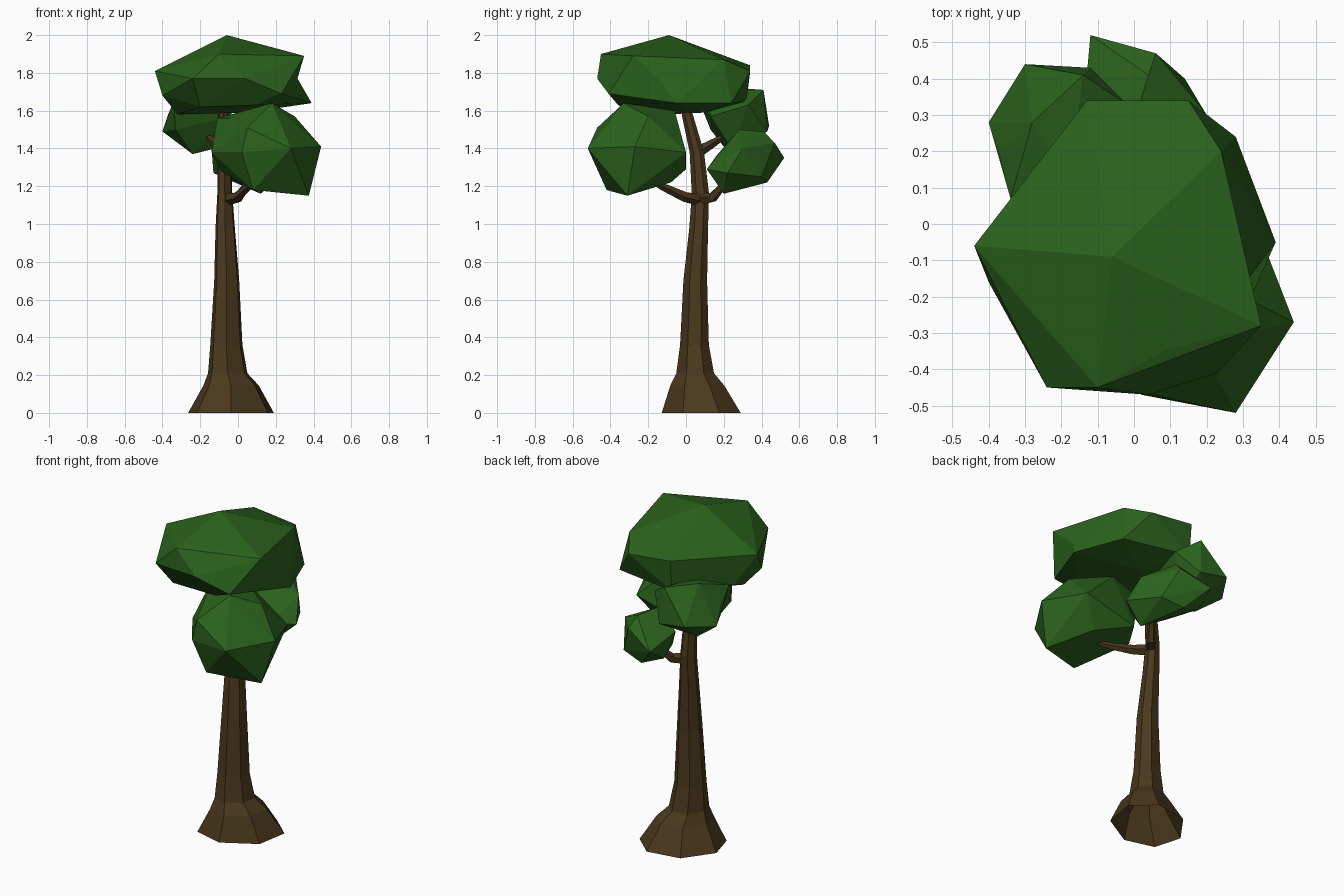
import bpy, bmesh, math, random
from mathutils import Vector

random.seed(4)


def material(name, rgb):
    m = bpy.data.materials.new(name)
    m.diffuse_color = (*rgb, 1)
    return m


LEAF = material("leaf_green", (0.024, 0.122, 0.012))
BARK = material("bark_brown", (0.068, 0.040, 0.012))


def finish(bm, name, mat):
    bmesh.ops.recalc_face_normals(bm, faces=bm.faces)
    me = bpy.data.meshes.new(name)
    bm.to_mesh(me)
    bm.free()
    me.materials.append(mat)
    ob = bpy.data.objects.new(name, me)
    bpy.context.collection.objects.link(ob)
    return ob


def clump(name, corners, dents=()):
    """Faceted leaf mass: hull around its outer corners, edges pushed in at dents."""
    bm = bmesh.new()
    for c in corners:
        bm.verts.new(c)
    bmesh.ops.convex_hull(bm, input=bm.verts)
    loose = [v for v in bm.verts if not v.link_faces]
    bmesh.ops.delete(bm, geom=loose, context='VERTS')
    bmesh.ops.triangulate(bm, faces=bm.faces)
    for d in map(Vector, dents):
        edge = min(bm.edges, key=lambda e: ((e.verts[0].co + e.verts[1].co) / 2 - d).length)
        ends = [v.co.copy() for v in edge.verts]
        mid = (ends[0] + ends[1]) / 2
        bmesh.ops.subdivide_edges(bm, edges=[edge], cuts=1)
        min(bm.verts, key=lambda v: (v.co - mid).length).co = d
    return finish(bm, name, LEAF)


def tube(name, stations, sides, upright=False, wobble=0.0, skew=0.0):
    """Loft through (x, y, z, rx, ry) stations, open at the start."""
    bm = bmesh.new()
    pts = [Vector(s[:3]) for s in stations]
    bumps = [1 + random.uniform(-wobble, wobble) for _ in range(sides)]
    rings = []
    for i, s in enumerate(stations):
        axis = pts[min(i + 1, len(pts) - 1)] - pts[max(i - 1, 0)]
        if upright:
            axis = Vector((0, 0, 1))
        turn = Vector((0, 0, 1)).rotation_difference(axis.normalized())
        ring = []
        for k in range(sides):
            a = math.tau * (k + 0.25) / sides
            p = Vector((s[3] * math.cos(a), s[4] * math.sin(a + skew), 0)) * bumps[k]
            ring.append(bm.verts.new(pts[i] + turn @ p))
        rings.append(ring)
    for lo, hi in zip(rings, rings[1:]):
        for k in range(sides):
            j = (k + 1) % sides
            bm.faces.new((lo[k], lo[j], hi[j], hi[k]))
    bm.faces.new(rings[-1])
    return finish(bm, name, BARK)


# Trunk with flared foot, leaning slightly toward the front at the top
tube("trunk", [
    (-0.038, 0.084, 0.00, 0.240, 0.220),
    (-0.037, 0.062, 0.145, 0.155, 0.150),
    (-0.055, 0.050, 0.21, 0.110, 0.105),
    (-0.062, 0.046, 0.36, 0.090, 0.080),
    (-0.060, 0.050, 0.70, 0.070, 0.066),
    (-0.068, 0.068, 0.98, 0.054, 0.052),
    (-0.070, 0.077, 1.16, 0.042, 0.048),
    (-0.073, 0.058, 1.38, 0.036, 0.040),
    (-0.078, 0.012, 1.56, 0.030, 0.032),
    (-0.078, -0.01, 1.66, 0.022, 0.022)], 7, upright=True, wobble=0.05, skew=0.22)

# Branches reaching into the side clumps
tube("front_branch", [
    (-0.06, 0.07, 1.13, 0.034, 0.034), (0.00, -0.01, 1.145, 0.028, 0.028),
    (0.06, -0.13, 1.20, 0.020, 0.020), (0.10, -0.20, 1.24, 0.013, 0.013)], 5)
tube("back_branch", [
    (-0.06, 0.08, 1.13, 0.034, 0.034), (0.00, 0.14, 1.14, 0.028, 0.028),
    (0.05, 0.21, 1.22, 0.016, 0.016)], 5)
tube("upper_branch", [
    (-0.07, 0.06, 1.38, 0.032, 0.032), (-0.11, 0.13, 1.42, 0.024, 0.024),
    (-0.17, 0.21, 1.47, 0.014, 0.014)], 5)

# Wide crown
clump("crown_leaves", [
    (-0.06, -0.09, 2.00),
    (-0.10, -0.45, 1.90), (0.08, -0.35, 1.91), (0.35, -0.28, 1.89),
    (0.24, 0.20, 1.87), (-0.13, 0.34, 1.84), (0.15, 0.34, 1.81),
    (-0.44, -0.06, 1.81), (-0.24, -0.45, 1.77), (0.04, -0.47, 1.77),
    (-0.40, -0.16, 1.68), (-0.35, 0.04, 1.64),
    (0.39, -0.05, 1.64), (0.28, 0.24, 1.64), (-0.13, 0.32, 1.65),
    (0.23, -0.41, 1.69), (0.10, -0.36, 1.63), (-0.20, -0.34, 1.62),
    (-0.32, -0.10, 1.58), (0.05, 0.10, 1.59)],
    dents=[(0.315, -0.15, 1.77)])

# Large front clump
clump("front_leaves", [
    (0.18, -0.33, 1.64), (0.30, -0.20, 1.57), (0.10, -0.06, 1.60),
    (-0.04, -0.24, 1.56), (0.05, -0.47, 1.51), (0.28, -0.52, 1.40),
    (0.44, -0.27, 1.41), (0.335, 0.00, 1.38), (-0.14, -0.24, 1.38),
    (0.02, -0.47, 1.38), (0.00, 0.00, 1.29), (-0.09, -0.15, 1.28),
    (-0.11, -0.10, 1.56),
    (0.08, -0.42, 1.18), (0.375, -0.31, 1.15), (0.22, -0.08, 1.22)])

# Upper clump at the back left
clump("back_left_leaves", [
    (-0.14, 0.41, 1.71), (-0.28, 0.28, 1.72), (-0.18, 0.12, 1.68),
    (-0.34, 0.07, 1.65), (-0.02, 0.33, 1.63), (-0.37, 0.20, 1.58),
    (-0.04, 0.13, 1.57),
    (-0.30, 0.44, 1.52), (-0.12, 0.43, 1.49), (-0.40, 0.28, 1.49),
    (-0.33, 0.13, 1.50), (-0.12, 0.24, 1.40), (-0.24, 0.23, 1.37)])

# Lower clump at the back right
clump("back_right_leaves", [
    (0.00, 0.28, 1.50), (0.04, 0.41, 1.49), (0.06, 0.47, 1.43),
    (0.20, 0.30, 1.40), (-0.14, 0.30, 1.40), (-0.12, 0.52, 1.35),
    (0.00, 0.16, 1.36), (0.12, 0.11, 1.29), (0.24, 0.22, 1.27),
    (-0.13, 0.40, 1.27), (0.14, 0.40, 1.25), (-0.05, 0.20, 1.26),
    (0.00, 0.43, 1.22), (0.12, 0.20, 1.16)])
